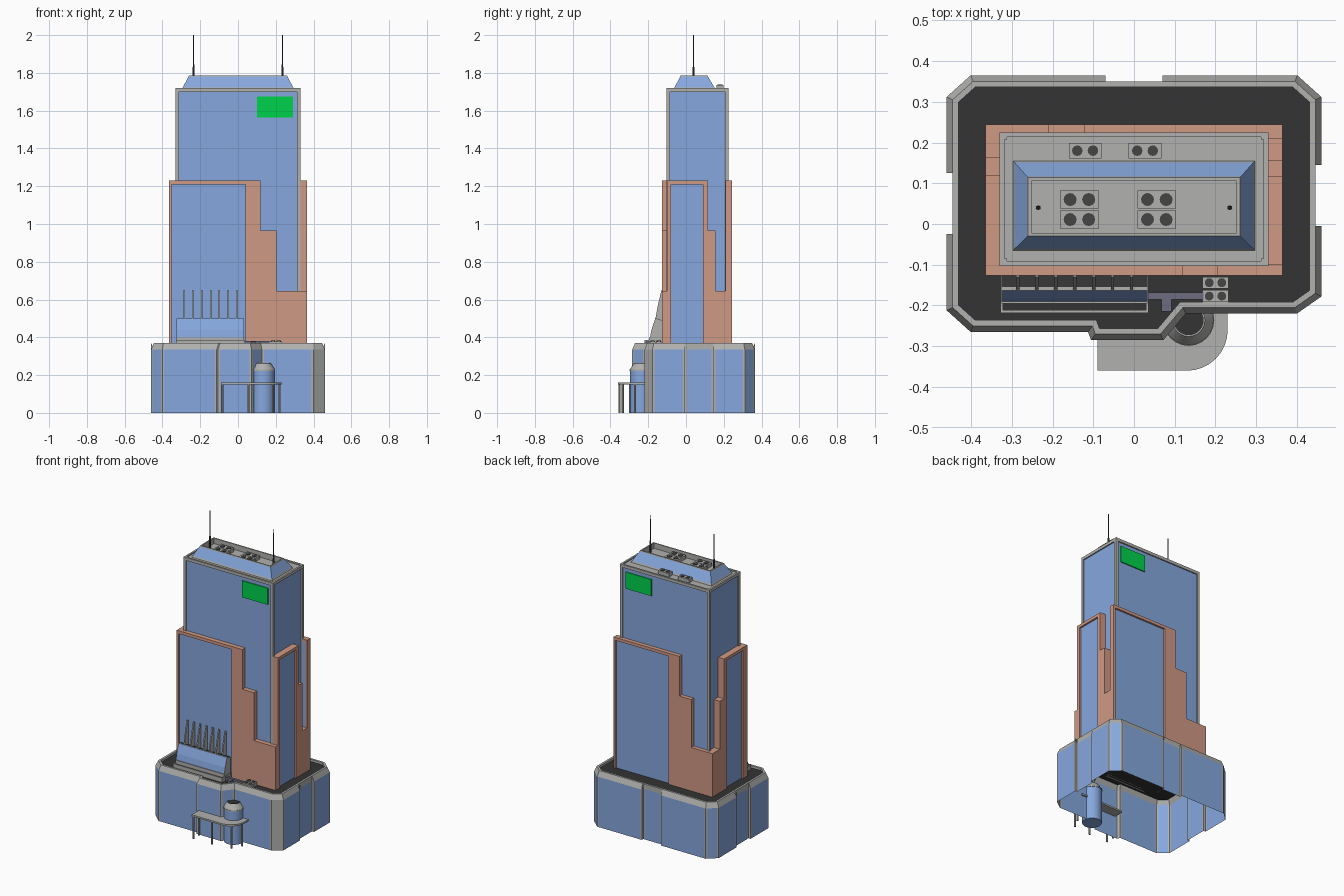
import bpy, bmesh, math
from mathutils import Vector, Matrix

if "Cube" in bpy.data.objects:
    bpy.data.objects.remove(bpy.data.objects["Cube"])

# colours
COL = [("blue_glass", (0.24, 0.39, 0.73)), ("grey_trim", (0.44, 0.44, 0.43)),
       ("salmon_stone", (0.63, 0.32, 0.23)), ("dark_roof", (0.033, 0.033, 0.033)),
       ("green_sign", (0.0, 0.65, 0.07)), ("duct_grey", (0.15, 0.15, 0.22)),
       ("dark_metal", (0.06, 0.06, 0.06))]
MATS = []
for n, c in COL:
    m = bpy.data.materials.new(n)
    m.diffuse_color = (*c, 1)
    m.use_nodes = True
    m.node_tree.nodes["Principled BSDF"].inputs["Base Color"].default_value = m.diffuse_color
    MATS.append(m)
GLASS, GREY, STONE, DARK, GREEN, DUCT, METAL = range(7)


def finish(name, bm, smooth=False, normals=True):
    if normals:
        bmesh.ops.recalc_face_normals(bm, faces=bm.faces)
    me = bpy.data.meshes.new(name)
    bm.to_mesh(me)
    bm.free()
    for m in MATS:
        me.materials.append(m)
    ob = bpy.data.objects.new(name, me)
    bpy.context.collection.objects.link(ob)
    if smooth:
        bpy.context.view_layer.objects.active = ob
        ob.select_set(True)
        bpy.ops.object.shade_smooth_by_angle(angle=math.radians(35))
        ob.select_set(False)
    return ob


def face(bm, pts, mat):
    f = bm.faces.new([bm.verts.new(p) for p in pts])
    f.material_index = mat


def box(bm, x0, x1, y0, y1, z0, z1, mat):
    x0, x1 = sorted((x0, x1))
    y0, y1 = sorted((y0, y1))
    r = bmesh.ops.create_cube(bm, size=1, matrix=Matrix.LocRotScale(
        Vector(((x0 + x1) / 2, (y0 + y1) / 2, (z0 + z1) / 2)), None,
        Vector((x1 - x0, y1 - y0, z1 - z0))))
    for f in {f for v in r["verts"] for f in v.link_faces}:
        f.material_index = mat


def cone(bm, x, y, z0, z1, r0, r1, mat, seg=16):
    r = bmesh.ops.create_cone(bm, cap_ends=True, segments=seg, radius1=r0, radius2=r1, depth=z1 - z0,
                              matrix=Matrix.Translation((x, y, (z0 + z1) / 2)))
    for f in {f for v in r["verts"] for f in v.link_faces}:
        f.material_index = mat


def loft(bm, rings, mats, cap):
    """Join closed rings of points, then cap the last ring."""
    vs = [[bm.verts.new(p) for p in ring] for ring in rings]
    for a, b, m in zip(vs, vs[1:], mats):
        for i in range(len(a)):
            j = (i + 1) % len(a)
            bm.faces.new((a[i], a[j], b[j], b[i])).material_index = m
    bm.faces.new(vs[-1]).material_index = cap


def prism(bm, pts, z0, z1, mat):
    loft(bm, [[(x, y, z0) for x, y in pts], [(x, y, z1) for x, y in pts]], [mat], mat)
    face(bm, [(x, y, z0) for x, y in reversed(pts)], mat)


def rect(x0, x1, y0, y1, z):
    return [(x0, y0, z), (x1, y0, z), (x1, y1, z), (x0, y1, z)]


def offset(pts, d, closed):
    """Mitred outward offset of a counter-clockwise outline."""
    P = [Vector(p) for p in pts]
    n, out = len(P), []
    nor = lambda a, b: Vector(((b - a).y, -(b - a).x)).normalized()
    for i in range(n):
        n1 = nor(P[i - 1], P[i]) if closed or i > 0 else nor(P[0], P[1])
        n2 = nor(P[i], P[(i + 1) % n]) if closed or i < n - 1 else n1
        out.append(P[i] + (n1 + n2) * d / (1 + n1.dot(n2)))
    return out


# podium: outline, raised wall panels with sloped tops, parapet and roof
front = [(-.395, -.25), (-.102, -.25), (-.095, -.27), (.065, -.27), (.12, -.205), (.395, -.205), (.445, -.17)]
back = [(.445, .305), (.395, .35), (-.395, .35), (-.445, .305)]
base = front + back + [(-.445, -.205)]


def wall(bm, pts, d):
    outer = offset(pts, d, False)
    for i in range(len(pts) - 1):
        a, b = outer[i], outer[i + 1]
        L = (b - a).length
        t = 0.01 / L
        cuts = [(0, 1, GREY)] if L < .078 else [(0, t, GREY), (t, 1 - t, GLASS), (1 - t, 1, GREY)]
        for s, e, m in cuts:
            p, q = a.lerp(b, s), a.lerp(b, e)
            face(bm, [(*p, 0), (*q, 0), (*q, .335), (*p, .335)], m)
        face(bm, [(*a, .335), (*b, .335), (*pts[i + 1], .37), (*pts[i], .37)], GREY)
    if d:
        for p, q in ((pts[0], outer[0]), (outer[-1], pts[-1])):
            face(bm, [(*p, 0), (*q, 0), (*q, .335), (*p, .37)], GREY)


bm = bmesh.new()
wall(bm, [(-.445, -.025), (-.445, -.205)] + front + [(.445, -.005)], .015)
wall(bm, [(.445, .145)] + back[:2] + [(.07, .35)], .015)
wall(bm, [(-.07, .35)] + back[2:] + [(-.445, .125)], .015)
for gap in ([(.445, -.005), (.445, .145)], [(.07, .35), (-.07, .35)], [(-.445, .125), (-.445, -.025)]):
    wall(bm, gap, 0)
finish("podium_walls", bm, normals=False)

bm = bmesh.new()
inner = offset(base, -.014, True)
loft(bm, [[(*p, .37) for p in base], [(*p, .37) for p in inner], [(*p, .355) for p in inner]], [GREY, GREY], DARK)
finish("podium_roof", bm, normals=False)

# tower shaft: glass core with grey corner posts and top band
bm = bmesh.new()
box(bm, -.322, .322, -.095, .217, .355, 1.70, GLASS)
for x in (-.33, .312):
    for y in (-.103, .207):
        box(bm, x, x + .018, y, y + .018, .355, 1.72, GREY)
for y in (-.103, .213):
    box(bm, -.33, .33, y, y + .012, 1.70, 1.72, GREY)
for x in (-.33, .318):
    box(bm, x, x + .012, -.103, .225, 1.70, 1.72, GREY)
box(bm, -.32, .32, -.093, .215, 1.695, 1.712, GREY)
finish("tower_shaft", bm)

# stepped stone cladding on four sides
sides = {
    "front": (lambda u, d: (u, -.10 - d), .026, (-.365, -.352, .04, .12, .205, .365)),
    "back": (lambda u, d: (-u, .218 + d), .026, (-.365, -.352, .04, .122, .21, .365)),
    "right": (lambda u, d: (.325 + d, u), .04, (-.10, -.08, .09, .117, .157, .218)),
    "left": (lambda u, d: (-.325 - d, u), .04, (-.10, -.08, .09, .12, .165, .218))}
for name, (to, d, (a, g0, g1, e1, e2, end)) in sides.items():
    bm = bmesh.new()
    for u0, u1, z0, z1, dep, m in ((a, g0, .355, 1.23, d, STONE), (g0, g1, 1.21, 1.23, d, STONE),
                                   (g0, g1, .355, 1.21, d - .012, GLASS), (g1, e1, .355, 1.23, d, STONE),
                                   (e1, e2, .355, .965, d, STONE), (e2, end, .355, .645, d, STONE)):
        (x0, y0), (x1, y1) = to(u0, -.01), to(u1, dep)
        box(bm, x0, x1, y0, y1, z0, z1, m)
    finish(name + "_cladding", bm)

# green sign plates
bm = bmesh.new()
box(bm, .10, .29, -.102, -.094, 1.565, 1.675, GREEN)
box(bm, .10, .29, .216, .224, 1.565, 1.675, GREEN)
finish("sign_plates", bm)

# sloped glass crown with sunken roof
bm = bmesh.new()
loft(bm, [rect(-.297, .297, -.065, .155, 1.712), rect(-.293, .293, -.061, .151, 1.722),
          rect(-.262, .262, -.031, .116, 1.78), rect(-.260, .260, -.029, .114, 1.786),
          rect(-.251, .251, -.022, .106, 1.786), rect(-.251, .251, -.022, .106, 1.75)],
     [GREY, GLASS, GREY, GREY, GREY], GREY)
finish("crown", bm, normals=False)

# antennas
bm = bmesh.new()
for x in (-.235, .235):
    cone(bm, x, .04, 1.75, 1.83, .006, .005, METAL, 8)
    cone(bm, x, .04, 1.83, 2.0, .0035, .002, METAL, 8)
finish("antennas", bm)

# cooling units, each with two fans
bm = bmesh.new()
units = [(x, y, 1.75, .095, .045, .016) for x in (-.134, .056) for y in (.06, .011)]
units += [(x, .18, 1.712, .08, .038, .013) for x in (-.12, .027)]
units += [(.2, y, .355, .064, .029, .011) for y in (-.144, -.177)]
for x, y, z, w, h, r in units:
    box(bm, x - w / 2, x + w / 2, y - h / 2, y + h / 2, z, z + .024, GREY)
    for s in (-1, 1):
        cone(bm, x + s * w * .24, y, z + .02, z + .027, r, r, METAL, 12)
finish("cooling_units", bm)

# roof duct
bm = bmesh.new()
box(bm, .035, .17, -.185, -.168, .355, .38, DUCT)
box(bm, .068, .092, -.215, -.185, .355, .378, DUCT)
finish("roof_duct", bm)

# glass atrium on the podium roof: swept side profile, kerb and fins
bm = bmesh.new()
prof = [(-.125, .355), (-.192, .355), (-.19, .40), (-.183, .44), (-.163, .50), (-.155, .50), (-.125, .49)]
cols = [DARK, GREY, GLASS, GLASS, GREY, DARK, DARK]
x0, x1 = -.325, .033
for i in range(7):
    (ya, za), (yb, zb) = prof[i], prof[(i + 1) % 7]
    face(bm, [(x0, ya, za), (x1, ya, za), (x1, yb, zb), (x0, yb, zb)], cols[i])
for x in (x0, x1):
    face(bm, [(x, y, z) for y, z in prof], GREY)
bmesh.ops.remove_doubles(bm, verts=bm.verts, dist=1e-5)
box(bm, x0, x1, -.195, -.188, .355, .40, GREY)
box(bm, x0, x1, -.219, -.211, .355, .385, GREY)
for x in (x0 - .003, x1 - .003):
    box(bm, x, x + .006, -.219, -.125, .355, .385, GREY)
finish("roof_atrium", bm)

bm = bmesh.new()
for i in range(7):
    x = -.285 + i * .0465
    tri = [(-.12, .49), (-.163, .49), (-.15, .565), (-.13, .65), (-.12, .65)]
    L = [(x - .004, y, z) for y, z in tri]
    R = [(x + .004, y, z) for y, z in tri]
    loft(bm, [L, R], [GREY], GREY)
    face(bm, L[::-1], GREY)
bmesh.ops.remove_doubles(bm, verts=bm.verts, dist=1e-5)
finish("atrium_fins", bm)

# entrance drum
bm = bmesh.new()
cone(bm, .134, -.236, 0, .222, .06, .06, GLASS, 24)
cone(bm, .134, -.236, .222, .23, .063, .063, GREY, 24)
cone(bm, .134, -.236, .23, .262, .061, .04, GREY, 24)
cone(bm, .134, -.236, .262, .264, .037, .037, DARK, 24)
finish("entrance_drum", bm, smooth=True)

# entrance canopy with one rounded corner, on slim posts
bm = bmesh.new()
arc = [(.13 + .1 * math.sin(t), -.26 - .1 * math.cos(t)) for t in [i * math.pi / 16 for i in range(9)]]
prism(bm, [(-.09, -.22), (-.09, -.36)] + arc + [(.23, -.21)], .15, .161, GREY)
finish("entrance_canopy", bm)
bm = bmesh.new()
for x, y in ((-.083, -.352), (-.083, -.295), (.055, -.352), (.185, -.335), (.22, -.27)):
    cone(bm, x, y, 0, .152, .006, .006, GREY, 8)
finish("canopy_posts", bm)
